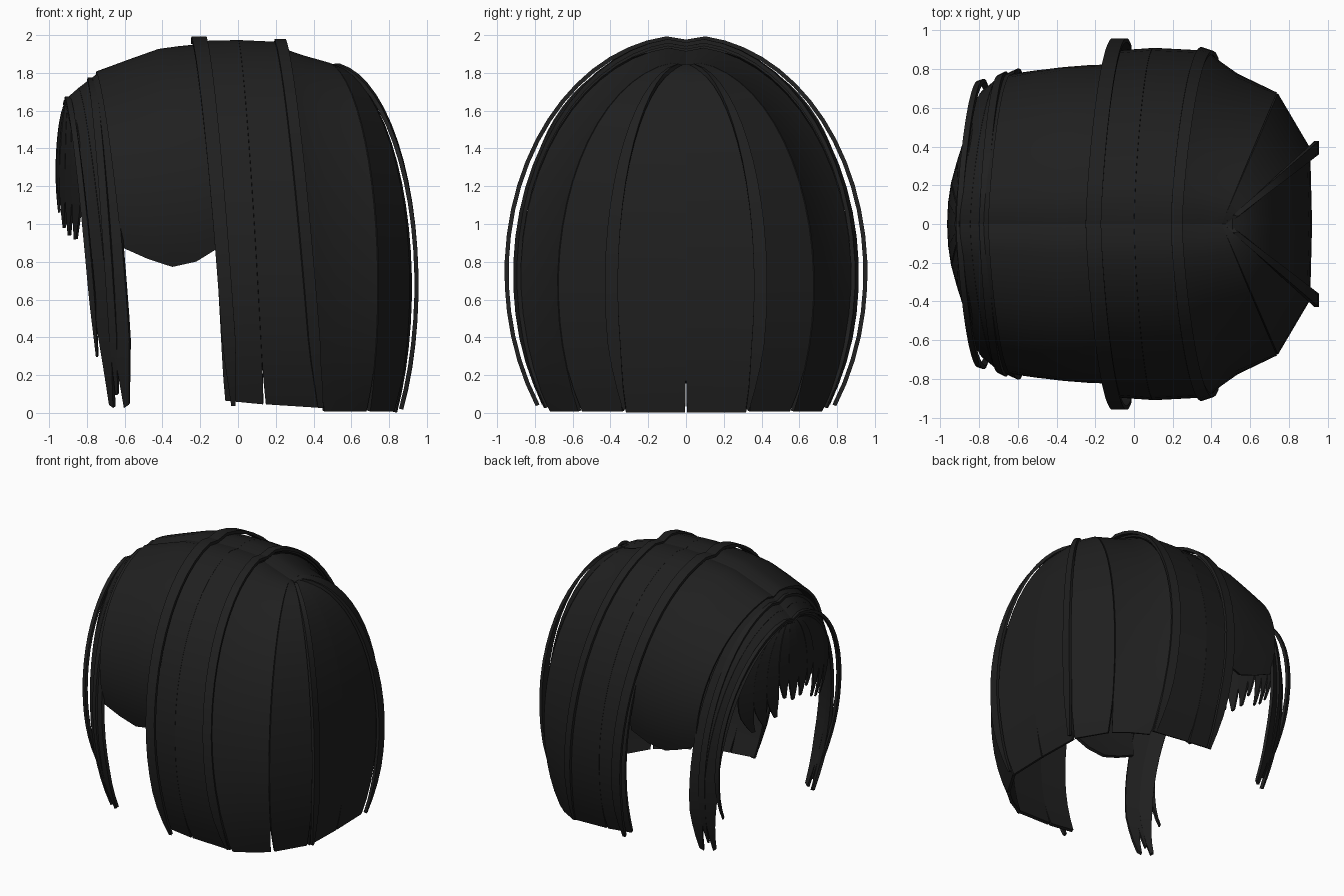
import bpy, bmesh, math
from mathutils import Vector

if "Cube" in bpy.data.objects:
    bpy.data.objects.remove(bpy.data.objects["Cube"])

hair = bpy.data.materials.new("soft black hair")
hair.diffuse_color = (0.014, 0.014, 0.014, 1)
hair.use_nodes = True
hair.node_tree.nodes["Principled BSDF"].inputs["Base Color"].default_value = hair.diffuse_color


# Key = (x at parting, z at parting, x at widest, y at widest, fan?, end fraction)
def flow(key, zb, n):
    """One hair line: falls from the parting along an elliptic profile."""
    x0, z0, x1, y1, fan, pend = key
    a1 = math.asin((pend - 0.36) / 0.64)
    pts = []
    for i in range(n + 1):
        a = math.pi / 2 + (a1 - math.pi / 2) * i / n
        g, p = math.cos(a), 0.36 + 0.64 * math.sin(a)
        f = g if fan else max(0, 1 - p) ** 0.7
        z = zb + (z0 - zb) * p - (0.025 if i == 0 else 0)
        pts.append(Vector((x0 + (x1 - x0) * f, y1 * g, z)))
    return pts


def lock(name, keys, zb=0.03, taper_z=0.2, tip=0.9, thick=0.022, n=20):
    """Strip of hair across the keys, narrowing to tip below taper_z; mirrored in y."""
    cols = [flow(k, zb, n) for k in keys]
    for i in range(n + 1):
        row = [c[i] for c in cols]
        mid = sum(row, Vector()) / len(row)
        for c in cols:
            if mid.z < taper_z:
                t = min(1, (taper_z - mid.z) / max(0.01, taper_z - cols[0][n].z))
                w = 1 - (1 - tip) * t
                c[i] = Vector((mid.x + (c[i].x - mid.x) * w,
                               mid.y + (c[i].y - mid.y) * w, c[i].z))
    bm = bmesh.new()
    grid = [[bm.verts.new(p) for p in c] for c in cols]
    for a, b in zip(grid, grid[1:]):
        for i in range(n):
            bm.faces.new((a[i], a[i + 1], b[i + 1], b[i]))
    bmesh.ops.remove_doubles(bm, verts=bm.verts, dist=0.0005)
    bmesh.ops.recalc_face_normals(bm, faces=bm.faces)
    me = bpy.data.meshes.new(name)
    bm.to_mesh(me)
    bm.free()
    me.materials.append(hair)
    ob = bpy.data.objects.new(name, me)
    bpy.context.collection.objects.link(ob)
    s = ob.modifiers.new("thickness", 'SOLIDIFY')
    s.thickness, s.offset = thick, 0
    m = ob.modifiers.new("mirror", 'MIRROR')
    m.use_axis = (False, True, False)
    return ob


def mix(a, b, t):
    return tuple(p if i == 4 else p + (q - p) * t for i, (p, q) in enumerate(zip(a, b)))


# Bob: two side locks, then a fan of back locks
s0 = (-0.21, 1.965, -0.07, 0.885, False, 0.02)
s1 = (0.0, 1.97, 0.14, 0.90, False, 0.01)
s2 = (0.22, 1.96, 0.46, 0.885, False, 0.0)
lock("side_lock_front", [s0, mix(s0, s1, .5), s1], tip=0.95)
lock("side_lock_rear", [s1, mix(s1, s2, .5), s2], tip=0.95)
b0 = (0.22, 1.93, 0.44, 0.87, False, 0.0)
b1 = (0.45, 1.85, 0.735, 0.67, True, 0.0)
b2 = (0.46, 1.84, 0.90, 0.39, True, 0.0)
b3 = (0.46, 1.84, 0.91, 0.0, True, 0.0)
lock("back_lock_corner", [b0, mix(b0, b1, .5), b1], zb=0.01, tip=0.9)
lock("back_lock_middle", [b1, b2], zb=0.01, tip=0.92)
lock("back_lock_centre", [b2, b3], zb=0.005, tip=0.97)

# Short side panels over the ears, curling in at the bottom
ears = [(-0.75, 1.80, -0.59, 0.765, False, 0.22), (-0.56, 1.87, -0.47, 0.785, False, 0.16),
        (-0.42, 1.92, -0.34, 0.80, False, 0.12), (-0.31, 1.935, -0.21, 0.81, False, 0.14),
        (-0.20, 1.945, -0.07, 0.815, False, 0.2)]
lock("ear_panel", ears, zb=0.62, taper_z=0)

# Long front locks framing the face, split into pointed tips
f0 = (-0.92, 1.65, -0.70, 0.69, False, 0.01)
f1 = (-0.84, 1.72, -0.63, 0.75, False, 0.0)
f2 = (-0.72, 1.81, -0.545, 0.795, False, 0.01)
lock("face_lock_front", [f0, mix(f0, f1, .5), f1], taper_z=0.45, tip=0.3)
lock("face_lock_rear", [f1, mix(f1, f2, .5), f2], taper_z=0.38, tip=0.3)

# Fringe: ragged pointed locks sweeping from the parting
fringe = [(-0.96, 0.0, 1.15), (-0.955, 0.11, 1.06), (-0.94, 0.21, 1.1),
          (-0.91, 0.32, 0.98), (-0.875, 0.43, 0.94), (-0.83, 0.55, 0.92)]
for i, (a, b) in enumerate(zip(fringe, fringe[1:])):
    ka = (-0.89, 1.66, a[0], a[1], True, 0.0)
    kb = (-0.89, 1.66, b[0], b[1], True, 0.0)
    lock(f"fringe_lock_{i + 1}", [ka, kb], zb=b[2], taper_z=b[2] + 0.16,
         tip=0.3, thick=0.012, n=14)

# Raised loose strands: (parting x, z, widest x, y, parting width, widest dx, dy, fan, bottom z)
strands = {
    "side_strand": (-0.25, 1.99, -0.06, 0.95, 0.08, 0.07, 0.0, False, 0.04),
    "rear_strand": (0.19, 1.975, 0.40, 0.905, 0.06, 0.06, -0.02, False, 0.03),
    "back_strand": (0.46, 1.845, 0.945, 0.43, 0.03, 0.0, -0.07, True, 0.02),
    "face_strand_long": (-0.80, 1.77, -0.66, 0.76, 0.04, 0.04, 0.02, False, 0.1),
    "face_strand_short": (-0.92, 1.67, -0.76, 0.73, 0.03, 0.03, 0.01, False, 0.3),
}
for name, (x, z, x1, y1, w, dx, dy, fan, zb) in strands.items():
    lock(name, [(x, z, x1, y1, fan, 0.0), (x + w, z, x1 + dx, y1 + dy, fan, 0.0)],
         zb=zb, taper_z=zb + 0.3, tip=0.3)

# Bake modifiers and smooth the rounded surfaces
bpy.ops.object.select_all(action='SELECT')
bpy.context.view_layer.objects.active = bpy.context.selected_objects[0]
bpy.ops.object.convert(target='MESH')
bpy.ops.object.shade_smooth_by_angle(angle=math.radians(30))
